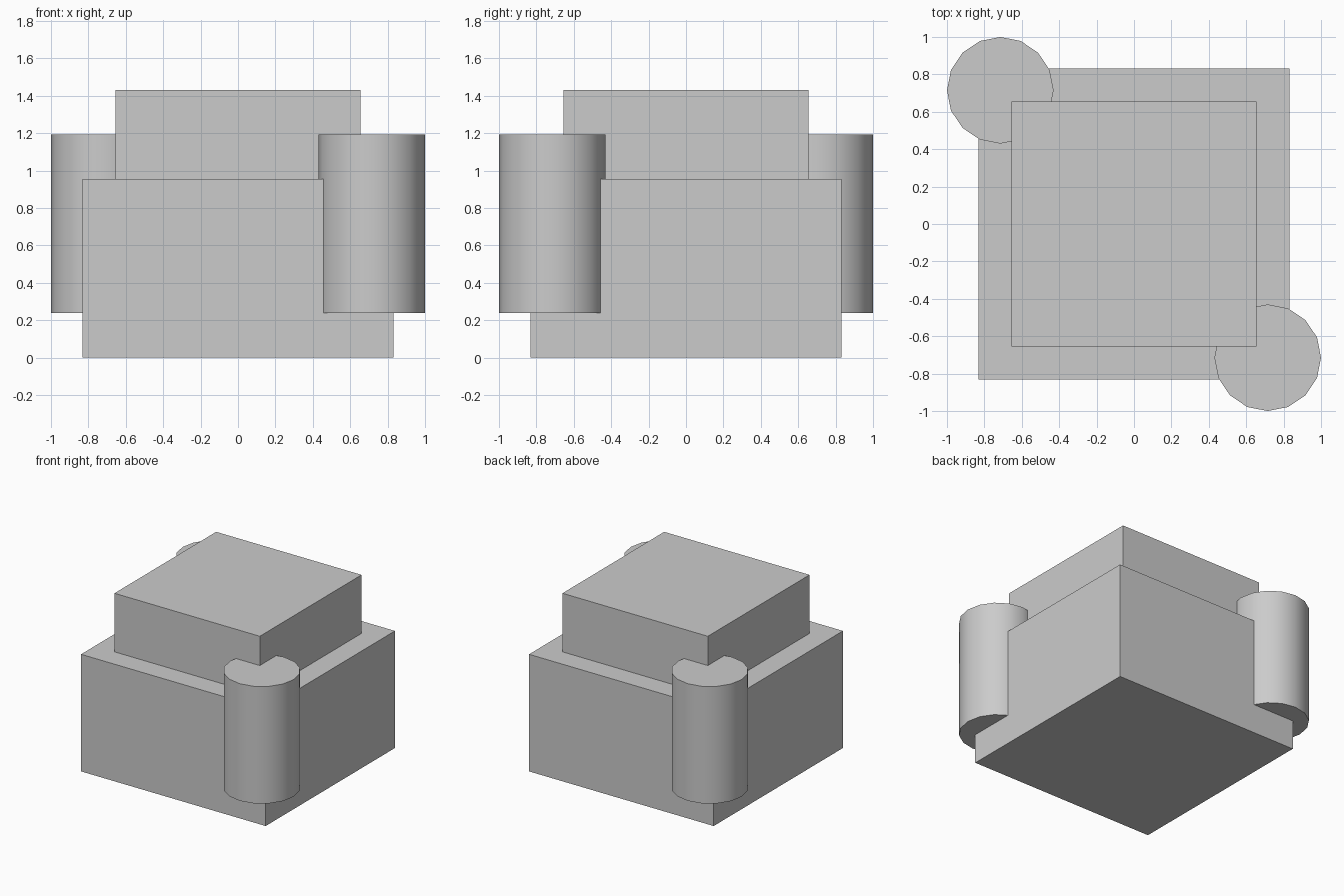
import bpy
import math

if "Cube" in bpy.data.objects:
    bpy.data.objects.remove(bpy.data.objects["Cube"])

HEIGHT = 0.954  # every block and post shares one height


def block(name, half_width, bottom):
    bpy.ops.mesh.primitive_cube_add(size=1, location=(0, 0, bottom + HEIGHT / 2))
    obj = bpy.context.object
    obj.name = name
    obj.scale = (2 * half_width, 2 * half_width, HEIGHT)
    bpy.ops.object.transform_apply(location=False, rotation=False, scale=True)


def post(name, x, y, bottom):
    bpy.ops.mesh.primitive_cylinder_add(
        vertices=16, radius=0.285, depth=HEIGHT, location=(x, y, bottom + HEIGHT / 2))
    bpy.context.object.name = name
    bpy.ops.object.shade_smooth_by_angle(angle=math.radians(30))


# Wide lower block and narrower upper block sunk halfway into it
block("lower_block", 0.832, 0.0)
block("upper_block", 0.655, HEIGHT / 2)

# Round posts on two opposite corners
for name, side in (("front_right_post", 1), ("back_left_post", -1)):
    post(name, side * 0.715, -side * 0.715, HEIGHT / 4)
